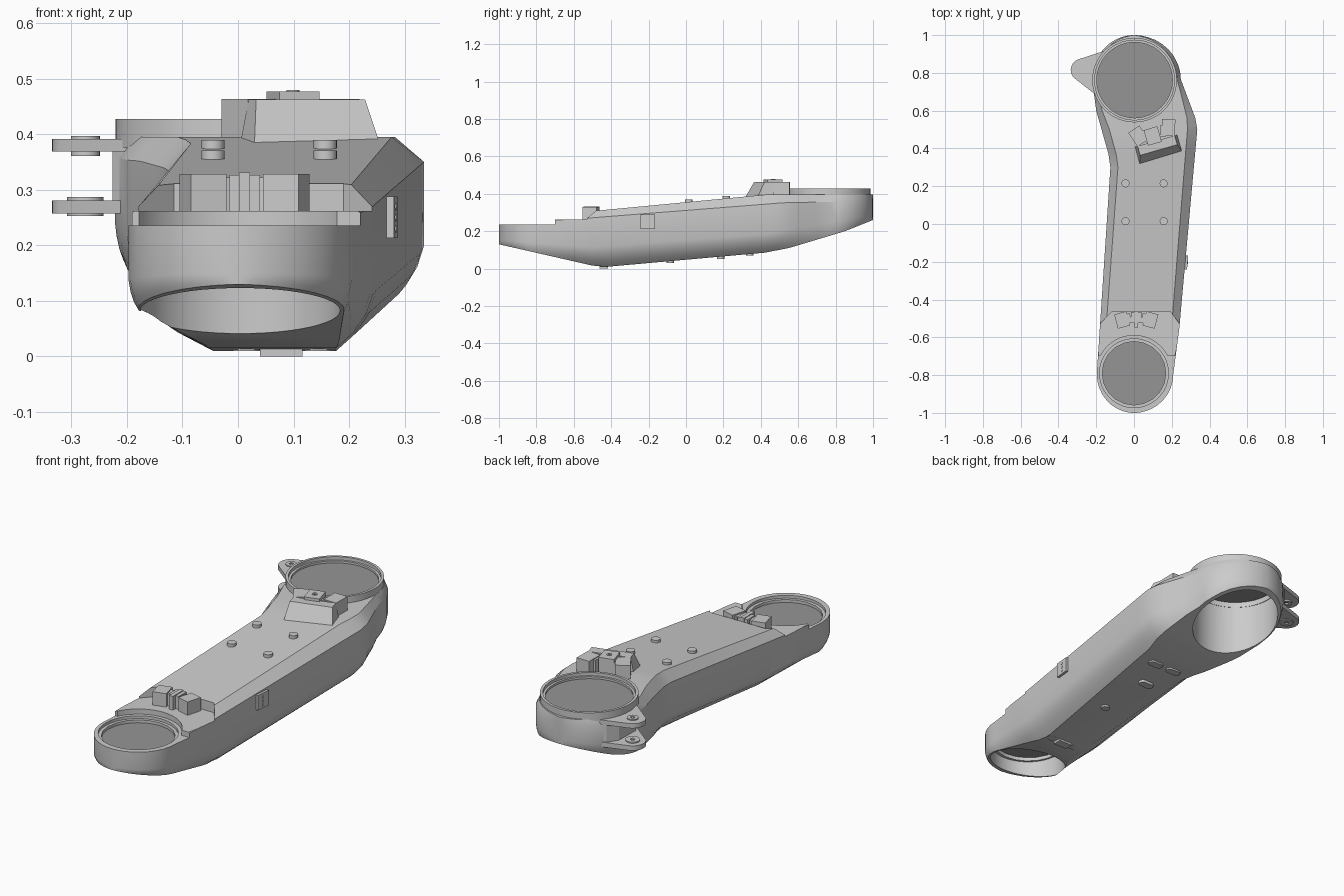
import bpy, bmesh, math
from mathutils import Matrix, Vector

if "Cube" in bpy.data.objects:
    bpy.data.objects.remove(bpy.data.objects["Cube"])


def finish(name, bm, smooth=True):
    bmesh.ops.recalc_face_normals(bm, faces=bm.faces)
    me = bpy.data.meshes.new(name)
    bm.to_mesh(me)
    bm.free()
    ob = bpy.data.objects.new(name, me)
    bpy.context.collection.objects.link(ob)
    if smooth:
        shade(ob)
    return ob


def shade(ob):
    bpy.ops.object.select_all(action='DESELECT')
    ob.select_set(True)
    bpy.context.view_layer.objects.active = ob
    bpy.ops.object.shade_smooth_by_angle(angle=math.radians(28))


def loft(name, rings, smooth=True):
    bm = bmesh.new()
    vs = [[bm.verts.new(p) for p in r] for r in rings]
    n = len(vs[0])
    for a, b in zip(vs, vs[1:]):
        for i in range(n):
            bm.faces.new((a[i], a[(i + 1) % n], b[(i + 1) % n], b[i]))
    bm.faces.new(vs[0])
    bm.faces.new(vs[-1])
    return finish(name, bm, smooth)


def prism(name, pts, z0, z1, smooth=True):
    return loft(name, [[(x, y, z) for x, y in pts] for z in (z0, z1)], smooth)


def circle(x, y, r, n=48):
    return [(x + r * math.cos(2 * math.pi * i / n), y + r * math.sin(2 * math.pi * i / n)) for i in range(n)]


def cyl(name, x, y, r, z0, z1, n=48):
    return prism(name, circle(x, y, r, n), z0, z1)


def box(name, x, y, w, d, z0, z1, deg=0):
    a = Matrix.Rotation(math.radians(deg), 2)
    c = [a @ Vector((sx * w / 2, sy * d / 2)) for sx, sy in ((-1, -1), (1, -1), (1, 1), (-1, 1))]
    return prism(name, [(x + v.x, y + v.y) for v in c], z0, z1, False)


def tube(name, x, y, ri, ro, z0, z1):
    bm = bmesh.new()
    rs = [[bm.verts.new((px, py, z)) for px, py in circle(x, y, r)]
          for r, z in ((ri, z0), (ro, z0), (ro, z1), (ri, z1))]
    for k in range(4):
        a, b = rs[k], rs[(k + 1) % 4]
        for i in range(48):
            j = (i + 1) % 48
            bm.faces.new((a[i], a[j], b[j], b[i]))
    return finish(name, bm)


def at(y, table):
    if y <= table[0][0]:
        return table[0][1]
    for (a, u), (b, v) in zip(table, table[1:]):
        if y <= b:
            return u + (v - u) * (y - a) / (b - a)
    return table[-1][1]


# Arm shell: plan outline and heights along y
LEFT = [(-.795, -.197), (.3, -.125), (.37, -.135), (.6, -.2), (.765, -.222)]
RIGHT = [(-.795, .208), (-.55, .24), (.5, .335), (.56, .325), (.765, .248)]
Z_BOT = [(-1, .13), (-.5, .016), (-.42, .01), (.42, .085), (.55, .11), (.85, .2), (1, .26)]
Z_LOW = [(-1, .15), (-.5, .115), (.42, .185), (1, .285)]
Z_UP = [(-1, .24), (-.55, .268), (.52, .352), (1, .362)]
Z_TOP = [(-1, .26), (.42, .395), (1, .395)]
IN_BL = [(-.8, .016), (-.45, .145), (.3, .08), (.7, .015)]
IN_BR = [(-.8, .016), (-.45, .075), (.45, .07), (.72, .015)]
IN_T = [(-.7, .04), (.5, .052), (.75, .02)]
Y0, Y1 = -.795, .765

stations = []
angs = [math.radians(v) for v in (4, 10, 18, 27, 37, 48, 59, 70, 80)]
for a in angs:
    stations.append((Y0 - .205 * math.cos(a), -.197 * math.sin(a), .208 * math.sin(a)))
for y in (Y0, -.7, -.62, -.55, -.5, -.45, -.42, .3, .34, .37, .42, .5, .53, .56, .6, .7, Y1):
    stations.append((y, at(y, LEFT), at(y, RIGHT)))
for a in reversed(angs):
    stations.append((Y1 + .235 * math.cos(a), -.222 * math.sin(a), .248 * math.sin(a)))

rings = []
for y, l, r in stations:
    zb, zl, zu, zt = (at(y, t) for t in (Z_BOT, Z_LOW, Z_UP, Z_TOP))
    lim = .3 * (r - l)
    bl, br, tp = (min(lim, at(y, t)) for t in (IN_BL, IN_BR, IN_T))
    dz = zl - zb
    rings.append([(l + bl, y, zb), (l + bl * .55, y, zb + dz * .27), (l + bl * .2, y, zb + dz * .62),
                  (l, y, zl), (l, y, zu), (l + tp * .8, y, zt),
                  (r - tp, y, zt), (r, y, zu), (r, y, zl),
                  (r - br * .2, y, zb + dz * .62), (r - br * .55, y, zb + dz * .27), (r - br, y, zb)])
shell = loft("arm_shell", rings)

# Joint bores and stepped seat at the low end
cutters = [
    box("cut_front", 0, -.95, 1, .5, .236, .6),
    cyl("cut_low_seat", 0, -.79, .2, .236, .6),
    prism("cut_step", [(-.5, -1.1), (.5, -1.1), (.5, -.54), (.25, -.54), (.19, -.462),
                       (-.115, -.462), (-.19, -.54), (-.5, -.54)], .262, .6),
    cyl("cut_low_bore", .004, -.79, .18, -.2, .19),
    cyl("cut_low_opening", 0, -.79, .168, .1, .6, 20),
    cyl("cut_low_ledge", 0, -.79, .182, .222, .6),
    cyl("cut_high_bore", .005, .765, .205, -.2, .6),
]
for c in cutters:
    m = shell.modifiers.new("cut", 'BOOLEAN')
    m.operation = 'DIFFERENCE'
    m.solver = 'EXACT'
    m.object = c
    bpy.context.view_layer.objects.active = shell
    bpy.ops.object.modifier_apply(modifier=m.name)
    bpy.data.objects.remove(c)
shade(shell)

# Joint ring and dark closing covers
tube("high_joint_ring", .003, .762, .211, .224, .375, .428)
tube("high_joint_lip", .003, .762, .2, .213, .375, .412)
dark = bpy.data.materials.new("dark_cover")
dark.diffuse_color = (.3, .3, .3, 1)
dark.use_nodes = True
dark.node_tree.nodes["Principled BSDF"].inputs["Base Color"].default_value = dark.diffuse_color


def membrane(name, x, y, r, z, n):
    me = bpy.data.meshes.new(name)
    me.from_pydata([(px, py, z) for px, py in circle(x, y, r, n)], [], [list(range(n))])
    me.materials.append(dark)
    bpy.context.collection.objects.link(bpy.data.objects.new(name, me))


membrane("low_joint_cover", 0, -.79, .169, .208, 20)
membrane("high_joint_cover", .003, .762, .208, .402, 32)

# Hinge lugs beside the high joint
LX, LY = -.275, .815
body_arc = [(.214 * math.cos(math.radians(d)), Y1 + .214 * math.sin(math.radians(d))) for d in range(204, 133, -10)]
tip = [(LX + .06 * math.cos(math.radians(d)), LY + .06 * math.sin(math.radians(d))) for d in range(110, 226, 10)]
for nm, z0, z1, b0, b1 in (("upper", .369, .392, .361, .397), ("lower", .257, .281, .253, .287)):
    prism(nm + "_lug", body_arc + tip, z0, z1)
    tube(nm + "_lug_boss", LX, LY, .01, .026 if nm == "upper" else .033, b0, b1)
prism("lug_pad", body_arc + [(-.19, .9), (-.223, .85), (-.226, .72)], .275, .372, False)

# Cable clips on the low step
for s in (-1, 1):
    box("low_clip", .012 + s * .075, -.508, .066, .078, .25, .329, -s * 15)
    box("low_clip_foot", .012 + s * .043, -.5, .03, .05, .25, .322, -s * 15)
box("low_clip_bridge", .012, -.495, .055, .06, .25, .327)
box("low_clip_key", .012, -.505, .02, .085, .25, .331)

# Raised cable bracket near the high joint
T = math.radians(16)


def place(u, v):
    return .117 + u * math.cos(T) - v * math.sin(T), .44 + u * math.sin(T) + v * math.cos(T)


rows = []
for w, v0, v1, z in ((.12, -.1, 0, .37), (.102, -.05, 0, .463)):
    rows.append([(*place(u, v), z) for u, v in ((-w, v0), (w, v0), (w, v1), (-w, v1))])
loft("high_bracket", rows, False)
for s, u in ((-1, -.083), (1, .083)):
    x, y = place(u, .05)
    box("high_clip", x, y, .07, .088, .385, .464, 16 - s * 17)
    x, y = place(u - s * .035, .04)
    box("high_clip_foot", x, y, .03, .06, .385, .46, 16 - s * 17)
x, y = place(-.01, .03)
box("high_clip_bridge", x, y, .075, .085, .38, .477, 16)
tube("high_clip_screw", x, y, .005, .012, .46, .48)

# Deck pegs
for px in (-.045, .157):
    for py in (.015, .215):
        z = at(py, Z_TOP)
        cyl("deck_peg", px, py, .021, z - .02, z + .014, 24)


# Underside bosses
def pill(name, x, y, w, l, proud):
    z = at(y, Z_BOT)
    k = (w - l) / 2
    pts = [(x + (k if math.cos(a) > 0 else -k) + l / 2 * math.cos(a), y + l / 2 * math.sin(a))
           for a in [math.pi * (2 * i + 1) / 24 for i in range(24)]]
    prism(name, pts, z - proud, z + .03)


for x, y, w, l, p in ((.15, .34, .08, .04, .007), (.04, .34, .08, .04, .007), (.08, .185, .08, .04, .012),
                      (.11, -.085, .042, .04, .009), (.015, -.44, .05, .04, .002), (.145, -.44, .05, .04, .002)):
    pill("underside_boss", x, y, w, l, p)
box("underside_key", .078, -.44, .076, .045, 0, .04)

# Side service plate with screw heads
box("side_plate", .269, -.203, .03, .076, .213, .288, -5)
for z in (.23, .25, .27):
    s = cyl("side_plate_screw", 0, 0, .007, -.003, .002, 16)
    s.rotation_euler = (0, math.pi / 2, 0)
    s.location = (.284, -.205, z)
